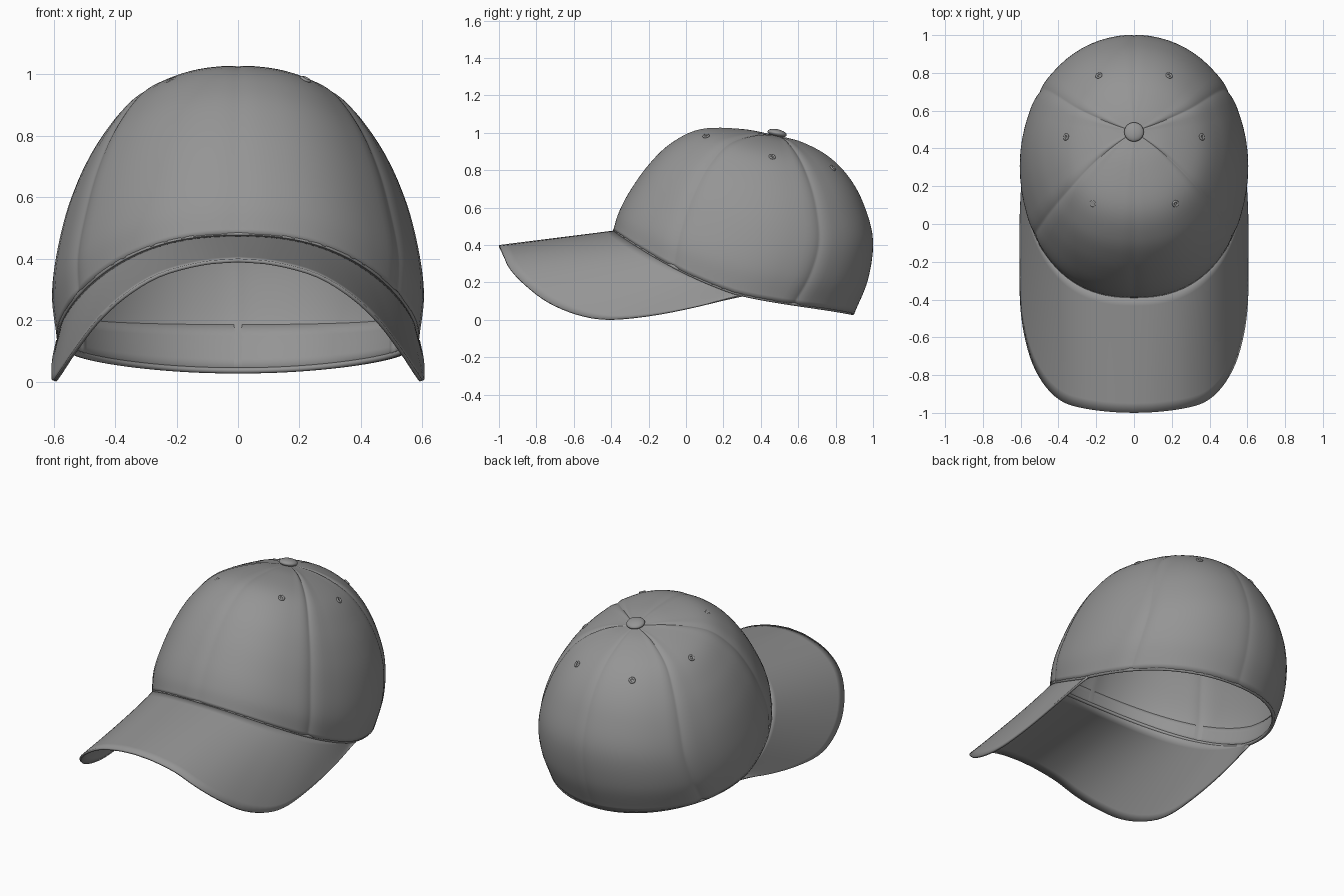
import bpy, bmesh, math
from mathutils import Vector

cube = bpy.data.objects.get("Cube")
if cube:
    bpy.data.objects.remove(cube)

grey = bpy.data.materials.new("grey fabric")
grey.use_nodes = True
colour = (0.3, 0.3, 0.3, 1)
grey.diffuse_color = colour
grey.node_tree.nodes["Principled BSDF"].inputs["Base Color"].default_value = colour

# Crown profiles from the top to the rim: front (y, z), back (y, z), side (x, z)
FRONT = [(.49, .985), (.30, 1.02), (.08, 1.02), (-.08, .945), (-.2, .83), (-.3, .69), (-.36, .575), (-.39, .48)]
BACK = [(.49, .985), (.62, .95), (.76, .875), (.87, .765), (.95, .62), (1.0, .43), (.975, .22), (.9, .032)]
SIDE = [(0, .985), (.18, .965), (.355, .885), (.47, .745), (.545, .585), (.588, .425), (.605, .28), (.59, .145)]
# Outer edge of the brim, from the middle of the front to the side
EDGE = [(0, -1, .40), (.12, -.995, .389), (.26, -.977, .35), (.375, -.943, .28), (.465, -.865, .195),
        (.537, -.742, .1), (.582, -.585, .032), (.603, -.42, .004), (.607, -.2, .022), (.605, .05, .07), (.592, .3, .135)]
RIM = len(SIDE) - 1


def spline(points, u):
    """Smooth curve through the points, u counted in points."""
    i = max(0, min(int(u), len(points) - 2))
    t = u - i
    p = [Vector(q) for q in points]
    b, c = p[i], p[i + 1]
    a = p[i - 1] if i else 2 * b - c
    d = p[i + 2] if i + 2 < len(p) else 2 * c - b
    return b + (c - a) * t / 2 + (2 * a - 5 * b + 4 * c - d) * t**2 / 2 + (3 * b - a - 3 * c + d) * t**3 / 2


def crown_point(u, angle):
    f, b, s = spline(FRONT, u), spline(BACK, u), spline(SIDE, u)
    c, n = math.cos(angle), math.sin(angle)
    x = s[0] * math.copysign(abs(n) ** (.85 if c > 0 else .96), n)
    y = (f[0] + b[0]) / 2 + (f[0] - b[0]) / 2 * c
    z = s[1] + (f[1] - b[1]) / 2 * c + ((f[1] + b[1]) / 2 - s[1]) * c * c
    if c < 0:
        z -= .06 * c * (1 - c * c) * (u / RIM) ** 4
    return Vector((x, y, z))


def crown_normal(u, angle):
    u = max(.1, min(u, RIM - .02))
    e = .01
    du = crown_point(u + e, angle) - crown_point(u - e, angle)
    da = crown_point(u, angle + e) - crown_point(u, angle - e)
    n = du.cross(da).normalized()
    return n if n.dot(crown_point(u, angle) - Vector((0, .3, .4))) > 0 else -n


def finish(obj, name):
    obj.name = name
    obj.data.materials.clear()
    obj.data.materials.append(grey)
    bpy.ops.object.select_all(action='DESELECT')
    obj.select_set(True)
    bpy.context.view_layer.objects.active = obj
    if obj.type == 'MESH':
        bpy.ops.object.shade_smooth_by_angle(angle=math.radians(50))
    return obj


def sheet(name, rows, thickness, closed):
    """Skin rows of points and thicken the result."""
    bm = bmesh.new()
    grid = [[bm.verts.new(p) for p in row] for row in rows]
    for r, s in zip(grid, grid[1:]):
        for j in range(len(r) if closed else len(r) - 1):
            k = (j + 1) % len(r)
            bm.faces.new((r[j], s[j], s[k], r[k]))
    bmesh.ops.remove_doubles(bm, verts=bm.verts, dist=.0003)
    bmesh.ops.recalc_face_normals(bm, faces=bm.faces)
    if sum(f.normal.z * f.calc_area() for f in bm.faces) < 0:
        bmesh.ops.reverse_faces(bm, faces=bm.faces)
    mesh = bpy.data.meshes.new(name)
    bm.to_mesh(mesh)
    bm.free()
    obj = bpy.data.objects.new(name, mesh)
    bpy.context.collection.objects.link(obj)
    solid = obj.modifiers.new("thickness", 'SOLIDIFY')
    solid.thickness, solid.offset = thickness, -1
    return finish(obj, name)


# Six-panel crown, with columns gathered at the softly sunken seams
PANEL = 20
columns = []
for j in range(6 * PANEL):
    panel, k = divmod(j, PANEL)
    t = k / PANEL
    angle = math.radians(60) * (panel + t - .8 * math.sin(2 * math.pi * t) / (2 * math.pi))
    depth = {0: -.005, 1: -.004, 2: -.002, 4: .0015, 5: .0015}.get(min(k, PANEL - k), 0)
    if abs(math.sin(angle)) < .5:
        depth *= .4  # flatter seams at the middle of the front and back
    columns.append((angle, depth))
ROWS = 42
rows = []
for i in range(ROWS + 1):
    u = RIM * i / ROWS
    row = []
    for a, depth in columns:
        bowed = a - .1 * math.sin(2 * a) * math.sin(math.pi * u / RIM)
        row.append(crown_point(u, bowed) + crown_normal(u, bowed) * depth * min(1, u))
    rows.append(row)
sheet("crown", rows, .012, True)

# Sweatband folded up inside the crown
turn = [math.tau * j / 96 for j in range(96)]
rows = [[crown_point(RIM - h, a) - crown_normal(RIM - h, a) * .013 for a in turn] for h in (.8, .6, .4, .2, 0)]
sheet("sweatband", rows, .006, True)

# Curved brim, ruled from the rim to its outer edge
STEPS = 80
last = len(EDGE) - 1
rows = []
for i in range(13):
    t = i / 12
    row = []
    for j in range(-STEPS // 2, STEPS // 2 + 1):
        f = 2 * abs(j) / STEPS
        side = -1 if j < 0 else 1
        angle = math.radians(94) * f
        inner = crown_point(RIM, angle) - crown_normal(RIM, angle) * .008
        p = inner.lerp(spline(EDGE, f * last), t)
        row.append((p.x * side, p.y, p.z))
    rows.append(row)
sheet("brim", rows, .012, False)

# Rounded hem joining the crown and the sweatband
curve = bpy.data.curves.new("rim_hem", 'CURVE')
curve.dimensions = '3D'
curve.bevel_depth, curve.bevel_resolution = .0098, 3
path = curve.splines.new('POLY')
path.points.add(len(turn) - 1)
path.use_cyclic_u = True
for point, a in zip(path.points, turn):
    point.co = (*(crown_point(RIM, a) - crown_normal(RIM, a) * .0093), 1)
hem = bpy.data.objects.new("rim_hem", curve)
bpy.context.collection.objects.link(hem)
finish(hem, "rim_hem")

# Covered button on top
bpy.ops.mesh.primitive_uv_sphere_add(segments=32, ring_count=16, location=(0, .487, .998),
                                     rotation=(math.radians(-12), 0, 0))
button = bpy.context.object
button.scale = (.052, .052, .021)
finish(button, "top_button")

# Stitched eyelet in each panel
for name, u, degrees in (("front", 2.15, 32), ("middle", 2.05, 97), ("rear", 2.55, 155)):
    for label, side in (("left", 1), ("right", -1)):
        a = math.radians(degrees) * side
        normal = crown_normal(u, a)
        sunk = -.005 if (name, label) == ("front", "right") else .001
        bpy.ops.mesh.primitive_torus_add(major_radius=.013, minor_radius=.006, major_segments=20, minor_segments=8,
                                         location=crown_point(u, a) + normal * sunk,
                                         rotation=normal.to_track_quat('Z', 'Y').to_euler())
        finish(bpy.context.object, f"{label}_{name}_eyelet")
